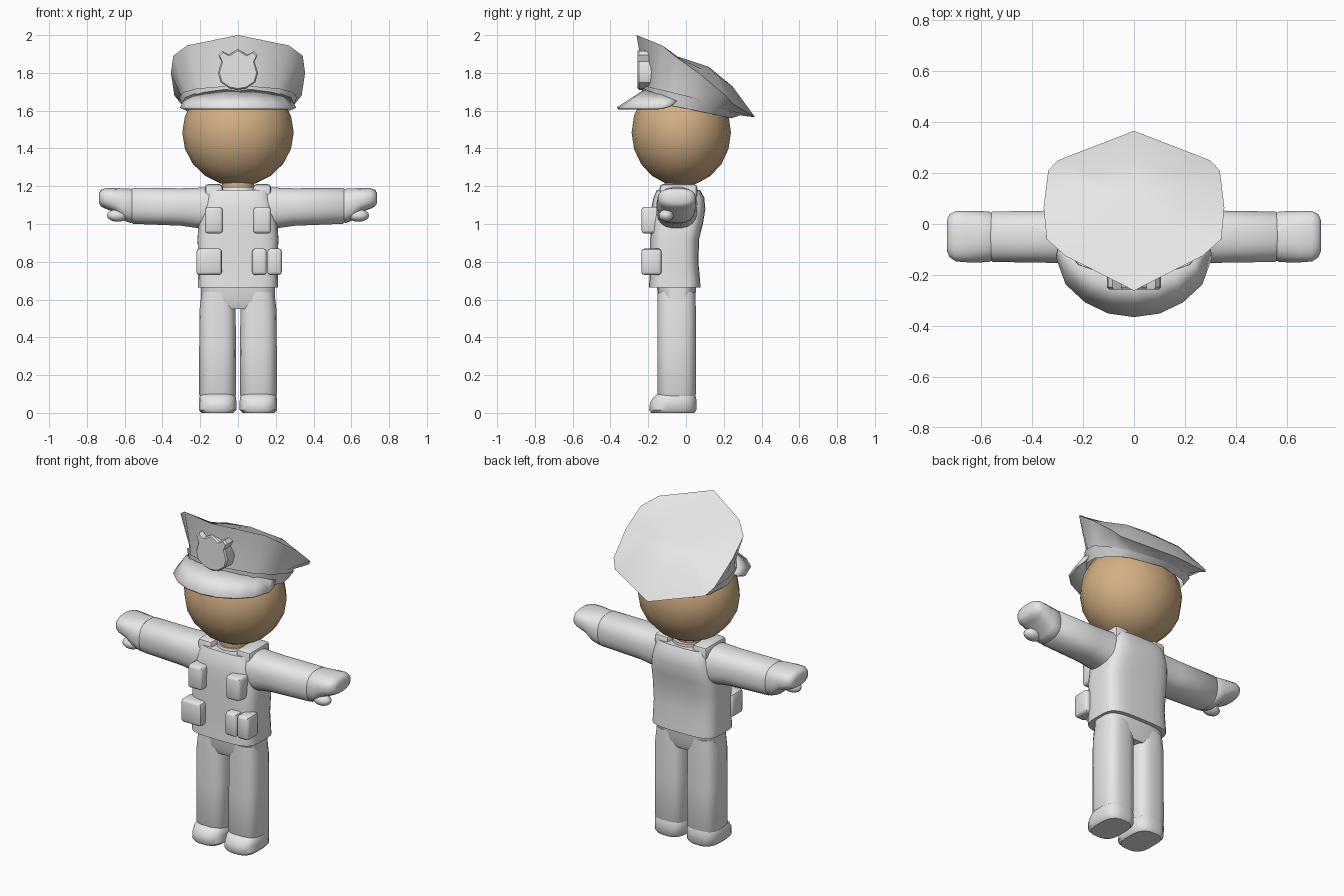
import bpy, bmesh, math
from mathutils import Matrix

if "Cube" in bpy.data.objects:
    bpy.data.objects.remove(bpy.data.objects["Cube"])


def material(name, rgb):
    m = bpy.data.materials.new(name)
    m.diffuse_color = (*rgb, 1)
    m.use_nodes = True
    m.node_tree.nodes["Principled BSDF"].inputs["Base Color"].default_value = m.diffuse_color
    return m


GREY = material("uniform grey", (0.8, 0.8, 0.8))
SKIN = material("skin tan", (0.65, 0.43, 0.23))


def finish(name, bm, mat, angle=45):
    bmesh.ops.recalc_face_normals(bm, faces=bm.faces)
    me = bpy.data.meshes.new(name)
    bm.to_mesh(me)
    bm.free()
    ob = bpy.data.objects.new(name, me)
    bpy.context.collection.objects.link(ob)
    me.materials.append(mat)
    bpy.ops.object.select_all(action='DESELECT')
    ob.select_set(True)
    bpy.context.view_layer.objects.active = ob
    bpy.ops.object.shade_smooth_by_angle(angle=math.radians(angle))
    return ob


def bridge(bm, rings, closed=True):
    vs = [[bm.verts.new(p) for p in r] for r in rings]
    n = len(vs[0])
    for a, b in zip(vs, vs[1:]):
        for i in range(n if closed else n - 1):
            j = (i + 1) % n
            bm.faces.new((a[i], a[j], b[j], b[i]))
    return vs


def loft(name, rings, mat, axis='z', power=2.0, n=20, angle=45):
    """Rings are (position, centre1, radius1, centre2, radius2), superellipse section."""
    pts = []
    for t, c1, r1, c2, r2 in rings:
        ring = []
        for i in range(n):
            a = 2 * math.pi * (i + 0.5) / n
            c, s = math.cos(a), math.sin(a)
            u = c1 + r1 * math.copysign(abs(c) ** (2 / power), c)
            v = c2 + r2 * math.copysign(abs(s) ** (2 / power), s)
            ring.append((u, v, t) if axis == 'z' else (t, u, v))
        pts.append(ring)
    bm = bmesh.new()
    vs = bridge(bm, pts)
    bm.faces.new(vs[0])
    bm.faces.new(vs[-1])
    return finish(name, bm, mat, angle)


def ball(name, centre, radii, mat, seg=12, rings=8):
    bm = bmesh.new()
    bmesh.ops.create_uvsphere(bm, u_segments=seg, v_segments=rings, radius=1,
                              matrix=Matrix.Translation(centre) @ Matrix.Diagonal((*radii, 1)))
    return finish(name, bm, mat, 60)


def block(name, lo, hi, bevel, mat):
    bm = bmesh.new()
    mid = [(a + b) / 2 for a, b in zip(lo, hi)]
    size = [b - a for a, b in zip(lo, hi)]
    bmesh.ops.create_cube(bm, size=1, matrix=Matrix.Translation(mid) @ Matrix.Diagonal((*size, 1)))
    bmesh.ops.bevel(bm, geom=bm.edges[:], offset=bevel, segments=2, profile=0.5, affect='EDGES')
    return finish(name, bm, mat)


def mirrored(half):
    return half + [(-x, y, z) for x, y, z in half[-2:0:-1]]


def interp(x, table):
    for (a, za), (b, zb) in zip(table, table[1:]):
        if x <= b:
            return za + (zb - za) * (x - a) / (b - a)
    return table[-1][1]


# Head and neck
ball("head", (0, -0.025, 1.485), (0.295, 0.263, 0.285), SKIN, 16, 10)
loft("neck", [(1.12, 0, 0.085, -0.04, 0.075), (1.24, 0, 0.085, -0.04, 0.075)], SKIN)

# Vest with shoulder straps and collar
loft("vest", [(0.665, 0, 0.212, -0.06, 0.137), (0.70, 0, 0.212, -0.06, 0.135),
              (0.80, 0, 0.21, -0.062, 0.128), (0.92, 0, 0.215, -0.06, 0.13),
              (1.00, 0, 0.21, -0.048, 0.138), (1.08, 0, 0.195, -0.041, 0.144),
              (1.14, 0, 0.18, -0.038, 0.135), (1.18, 0, 0.172, -0.04, 0.115)], GREY, power=4, n=28)
loft("collar", [(1.13, 0, 0.105, -0.04, 0.10), (1.195, 0, 0.098, -0.035, 0.09)], GREY)

# Pouches on the vest front
for name, x0, x1, z0, z1 in [("left_chest_pouch", -0.175, -0.08, 0.95, 1.09),
                             ("right_chest_pouch", 0.08, 0.175, 0.95, 1.09),
                             ("left_belt_pouch", -0.22, -0.085, 0.73, 0.87),
                             ("right_belt_pouch_inner", 0.075, 0.152, 0.73, 0.87),
                             ("right_belt_pouch_outer", 0.155, 0.232, 0.73, 0.87)]:
    block(name, (x0, -0.236, z0), (x1, -0.13, z1), 0.016, GREY)

# Hips
loft("hips", [(0.55, 0, 0.15, -0.05, 0.085), (0.59, 0, 0.198, -0.05, 0.1),
              (0.70, 0, 0.195, -0.05, 0.105)], GREY, power=3.5, n=24)

for s, side in ((-1, "left"), (1, "right")):
    c = 0.108 * s
    block(side + "_strap", (min(0.08 * s, 0.176 * s), -0.14, 1.10),
          (max(0.08 * s, 0.176 * s), 0.06, 1.212), 0.02, GREY)
    # Trouser leg and shoe
    loft(side + "_leg", [(0.08, c, 0.09, -0.05, 0.095), (0.10, c, 0.099, -0.05, 0.103),
                         (0.35, c, 0.098, -0.05, 0.103), (0.55, c, 0.096, -0.05, 0.103),
                         (0.64, c, 0.085, -0.05, 0.1)], GREY, power=3)
    loft(side + "_shoe", [(0.0, c, 0.085, -0.07, 0.115), (0.015, c, 0.1, -0.07, 0.126),
                          (0.055, c, 0.1, -0.068, 0.124), (0.08, c, 0.099, -0.06, 0.115),
                          (0.10, c, 0.09, -0.052, 0.1)], GREY, power=3)
    # Sleeve, hand and thumb
    loft(side + "_sleeve", [(0.12 * s, -0.045, 0.11, 1.08, 0.12), (0.21 * s, -0.05, 0.108, 1.085, 0.108),
                            (0.30 * s, -0.05, 0.104, 1.09, 0.1), (0.555 * s, -0.05, 0.1, 1.096, 0.096),
                            (0.565 * s, -0.05, 0.09, 1.096, 0.088)], GREY, axis='x', power=2.5)
    loft(side + "_hand", [(0.54 * s, -0.05, 0.085, 1.096, 0.08), (0.57 * s, -0.05, 0.1, 1.096, 0.092),
                          (0.61 * s, -0.05, 0.102, 1.105, 0.085), (0.65 * s, -0.05, 0.102, 1.125, 0.065),
                          (0.70 * s, -0.048, 0.1, 1.135, 0.055), (0.725 * s, -0.046, 0.085, 1.137, 0.045),
                          (0.735 * s, -0.046, 0.06, 1.137, 0.028)], GREY, axis='x', power=2.6, angle=60)
    ball(side + "_thumb", (0.638 * s, -0.105, 1.045), (0.056, 0.04, 0.033), GREY)

# Cap: band, flaring crown and domed slanted top
rim = [(0, -0.262, 2.0), (0.27, -0.125, 1.945), (0.343, -0.06, 1.89), (0.355, 0.065, 1.80),
       (0.337, 0.21, 1.68), (0.30, 0.25, 1.635), (0, 0.366, 1.565)]
ANGLES = (0, 45, 68, 92, 122, 140, 180)


def band_ring(rx, y0, y1, zs):
    mid, ry = (y0 + y1) / 2, (y1 - y0) / 2
    half = []
    for a in ANGLES:
        r = math.radians(a)
        y = mid - ry * math.cos(r)
        half.append((rx * math.sin(r), y, interp(y, [(y0, zs[0]), (mid, zs[1]), (y1 + 1e-4, zs[2])])))
    return mirrored(half)


dome = [(-0.3, 1.97), (-0.1, 1.905), (0.155, 1.82), (0.25, 1.725)]
inner = [(x * 0.55, 0.1 + (y - 0.1) * 0.55, interp(0.1 + (y - 0.1) * 0.55, dome)) for x, y, z in rim]
inner = [(x, y, z - 0.12 * x) for x, y, z in inner]
bm = bmesh.new()
vs = bridge(bm, [band_ring(0.292, -0.225, 0.235, (1.66, 1.615, 1.565)),
                 band_ring(0.305, -0.22, 0.285, (1.755, 1.69, 1.575)),
                 mirrored(rim), mirrored(inner)])
top = bm.verts.new((0, 0.12, 1.832))
for i, v in enumerate(vs[-1]):
    bm.faces.new((v, vs[-1][(i + 1) % len(vs[-1])], top))
finish("cap_crown", bm, GREY, 50)

# Cap band, slightly proud of the crown base
bm = bmesh.new()
bridge(bm, [band_ring(0.29, -0.23, 0.24, (1.655, 1.61, 1.56)),
            band_ring(0.312, -0.235, 0.28, (1.735, 1.675, 1.572))])
finish("cap_band", bm, GREY)

# Visor
outer = [(0.292, -0.08, 1.625), (0.302, -0.13, 1.612), (0.265, -0.235, 1.612), (0.19, -0.305, 1.612),
         (0.1, -0.348, 1.612), (0, -0.362, 1.612)]
root = [(0.28, -0.05, 1.65), (0.275, -0.09, 1.665), (0.225, -0.14, 1.685), (0.155, -0.185, 1.695),
        (0.08, -0.21, 1.705), (0, -0.218, 1.705)]
bm = bmesh.new()
bridge(bm, [h + [(-x, y, z) for x, y, z in h[-2::-1]] for h in (outer, root)], closed=False)
visor = finish("visor", bm, GREY)
mod = visor.modifiers.new("thickness", 'SOLIDIFY')
mod.thickness, mod.offset = 0.014, 0

# Shield badge
shield = [(0, 1.925), (0.05, 1.895), (0.085, 1.915), (0.103, 1.895), (0.088, 1.86), (0.106, 1.80),
          (0.092, 1.75), (0.045, 1.718), (0, 1.71)]
shield += [(-x, z) for x, z in shield[-2:0:-1]]
bm = bmesh.new()
vs = bridge(bm, [[(x * k, y, 1.815 + (z - 1.815) * k) for x, z in shield]
                 for y, k in ((-0.17, 1), (-0.248, 1), (-0.257, 0.93))])
bm.faces.new(vs[0])
bm.faces.new(vs[-1])
finish("badge", bm, GREY, 35)
